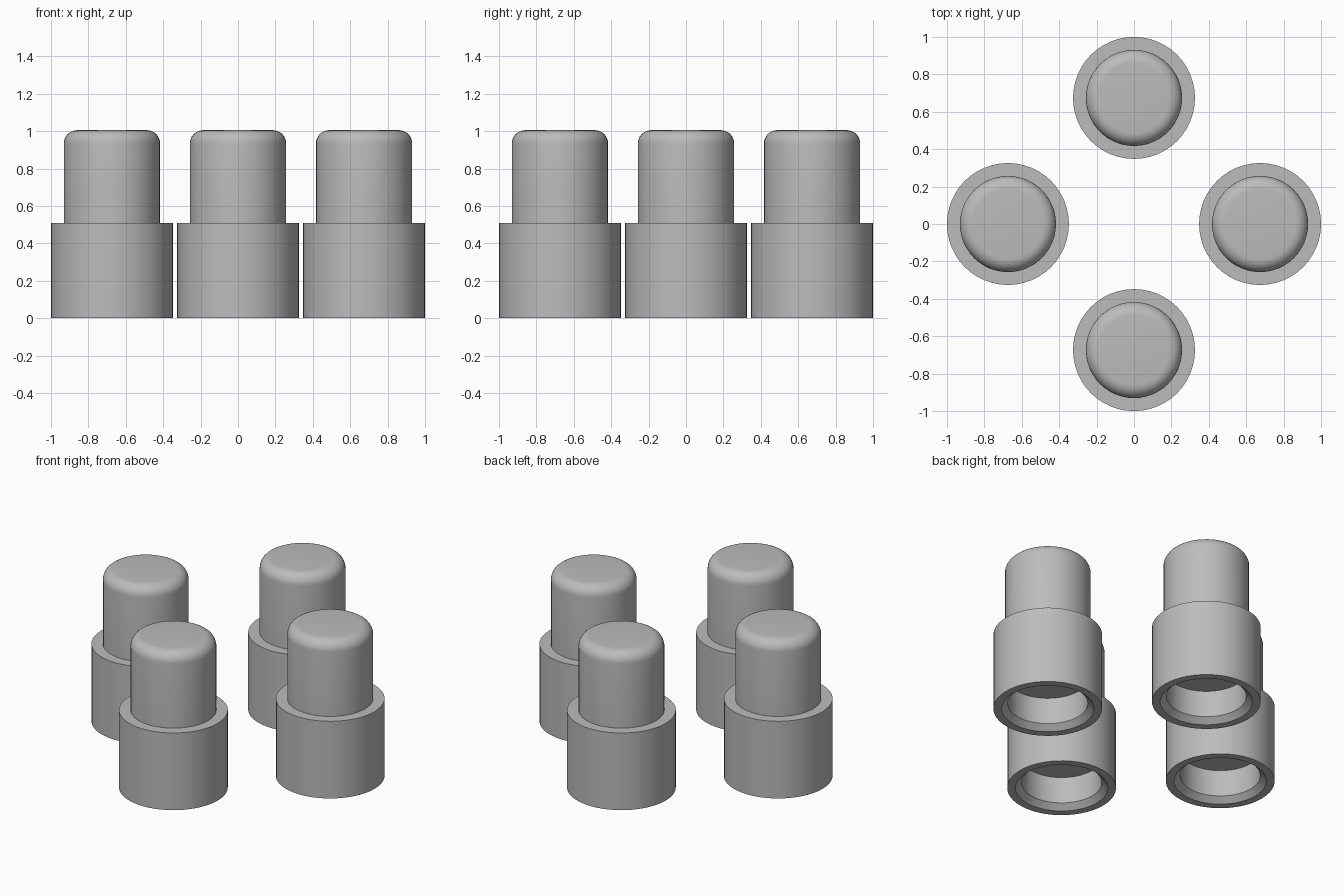
import bpy
import bmesh
from math import sin, cos, pi, radians
from mathutils import Matrix

SIDES = 48
FOOT_R, FOOT_H = 0.326, 0.51
STEM_R, TOP = 0.257, 1.005
ROUND, ROUND_STEPS = 0.07, 8
OFFSET = 0.674

cube = bpy.data.objects.get("Cube")
if cube:
    bpy.data.objects.remove(cube, do_unlink=True)

# Single grey plastic colour
grey = bpy.data.materials.new("grey plastic")
grey.use_nodes = True
colour = (0.5, 0.5, 0.5, 1)
grey.diffuse_color = colour
grey.node_tree.nodes["Principled BSDF"].inputs["Base Color"].default_value = colour

# Half profile: socket ceiling, chamfered mouth, wide foot, stem
profile = [(0, 0.21), (0.24, 0.21), (0.24, 0.035), (0.277, 0),
           (FOOT_R, 0), (FOOT_R, FOOT_H), (STEM_R, FOOT_H)]
# Rounded shoulder and flat top
for i in range(ROUND_STEPS + 1):
    a = pi / 2 * i / ROUND_STEPS
    profile.append((STEM_R - ROUND + ROUND * cos(a), TOP - ROUND + ROUND * sin(a)))
profile.append((0, TOP))


def lathe(name, points):
    """Turn a half profile around the z axis."""
    bm = bmesh.new()
    verts = [bm.verts.new((r, 0, z)) for r, z in points]
    edges = [bm.edges.new(pair) for pair in zip(verts, verts[1:])]
    bmesh.ops.spin(bm, geom=verts + edges, cent=(0, 0, 0), axis=(0, 0, 1),
                   angle=2 * pi, steps=SIDES, use_merge=True)
    bmesh.ops.remove_doubles(bm, verts=bm.verts, dist=1e-4)
    bmesh.ops.recalc_face_normals(bm, faces=bm.faces)
    mesh = bpy.data.meshes.new(name)
    bm.to_mesh(mesh)
    bm.free()
    mesh.materials.append(grey)
    return mesh


# Four identical caps arranged in a cross
mesh = lathe("stepped_cap", profile)
places = {"front": (0, -1), "back": (0, 1), "left": (1, 0), "right": (-1, 0)}
bpy.ops.object.select_all(action="DESELECT")
for side, (x, y) in places.items():
    cap = bpy.data.objects.new(side + "_cap", mesh)
    cap.location = (x * OFFSET, y * OFFSET, 0)
    bpy.context.collection.objects.link(cap)

# Smooth the turned walls, keep the steps crisp
bpy.context.view_layer.objects.active = cap
cap.select_set(True)
bpy.ops.object.shade_smooth_by_angle(angle=radians(30))
